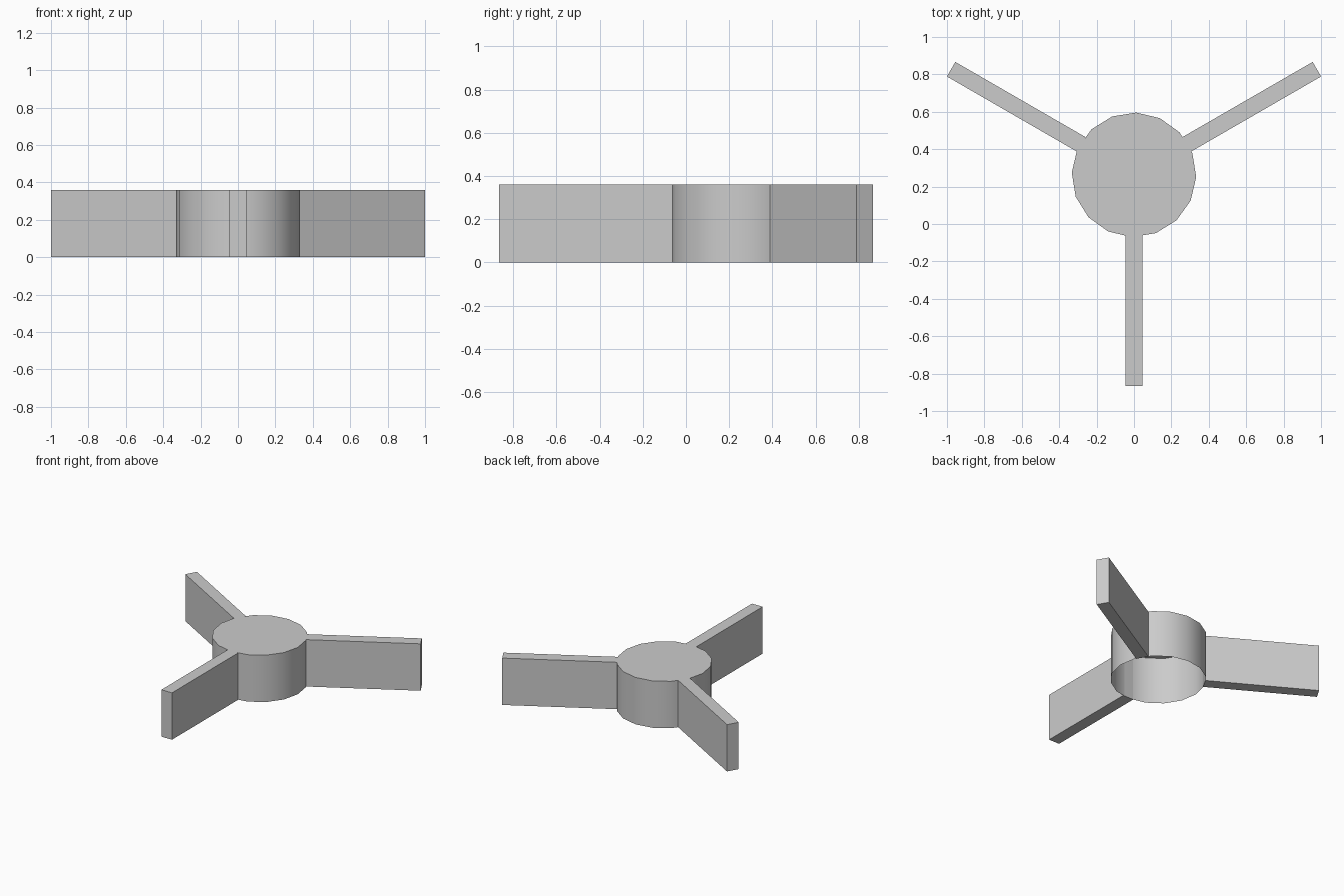
import bpy
import bmesh
import math
from mathutils import Matrix, Vector

HEIGHT = 0.36
CENTRE = Vector((0, 0.263, HEIGHT / 2))
HUB_RADIUS = 0.333
BLADE_IN, BLADE_OUT, BLADE_WIDTH = 0.325, 1.129, 0.09

if "Cube" in bpy.data.objects:
    bpy.data.objects.remove(bpy.data.objects["Cube"], do_unlink=True)

# One plain grey for everything
grey = bpy.data.materials.new("light grey")
grey.use_nodes = True
colour = (0.6, 0.6, 0.6, 1)
grey.diffuse_color = colour
grey.node_tree.nodes["Principled BSDF"].inputs["Base Color"].default_value = colour


def add_object(name, bm):
    mesh = bpy.data.meshes.new(name)
    bm.to_mesh(mesh)
    bm.free()
    mesh.materials.append(grey)
    obj = bpy.data.objects.new(name, mesh)
    bpy.context.collection.objects.link(obj)
    return obj


# Hub: sixteen-sided cap, closed on top and open underneath
bm = bmesh.new()
turn = Matrix.Translation(CENTRE) @ Matrix.Rotation(math.radians(-2), 4, "Z")
bmesh.ops.create_cone(bm, cap_ends=True, segments=16, radius1=HUB_RADIUS,
                      radius2=HUB_RADIUS, depth=HEIGHT, matrix=turn)
bm.normal_update()
bottom = [f for f in bm.faces if f.normal.z < -0.5]
bmesh.ops.delete(bm, geom=bottom, context="FACES")
hub = add_object("hub", bm)
bpy.ops.object.select_all(action="DESELECT")
hub.select_set(True)
bpy.context.view_layer.objects.active = hub
bpy.ops.object.shade_smooth_by_angle(angle=math.radians(30))

# Three flat blades spaced evenly around the hub
for name, angle in (("front_blade", -90), ("left_blade", 30), ("right_blade", 150)):
    bm = bmesh.new()
    place = (Matrix.Translation(CENTRE)
             @ Matrix.Rotation(math.radians(angle), 4, "Z")
             @ Matrix.Translation(((BLADE_IN + BLADE_OUT) / 2, 0, 0))
             @ Matrix.Diagonal((BLADE_OUT - BLADE_IN, BLADE_WIDTH, HEIGHT, 1)))
    bmesh.ops.create_cube(bm, size=1, matrix=place)
    add_object(name, bm)
